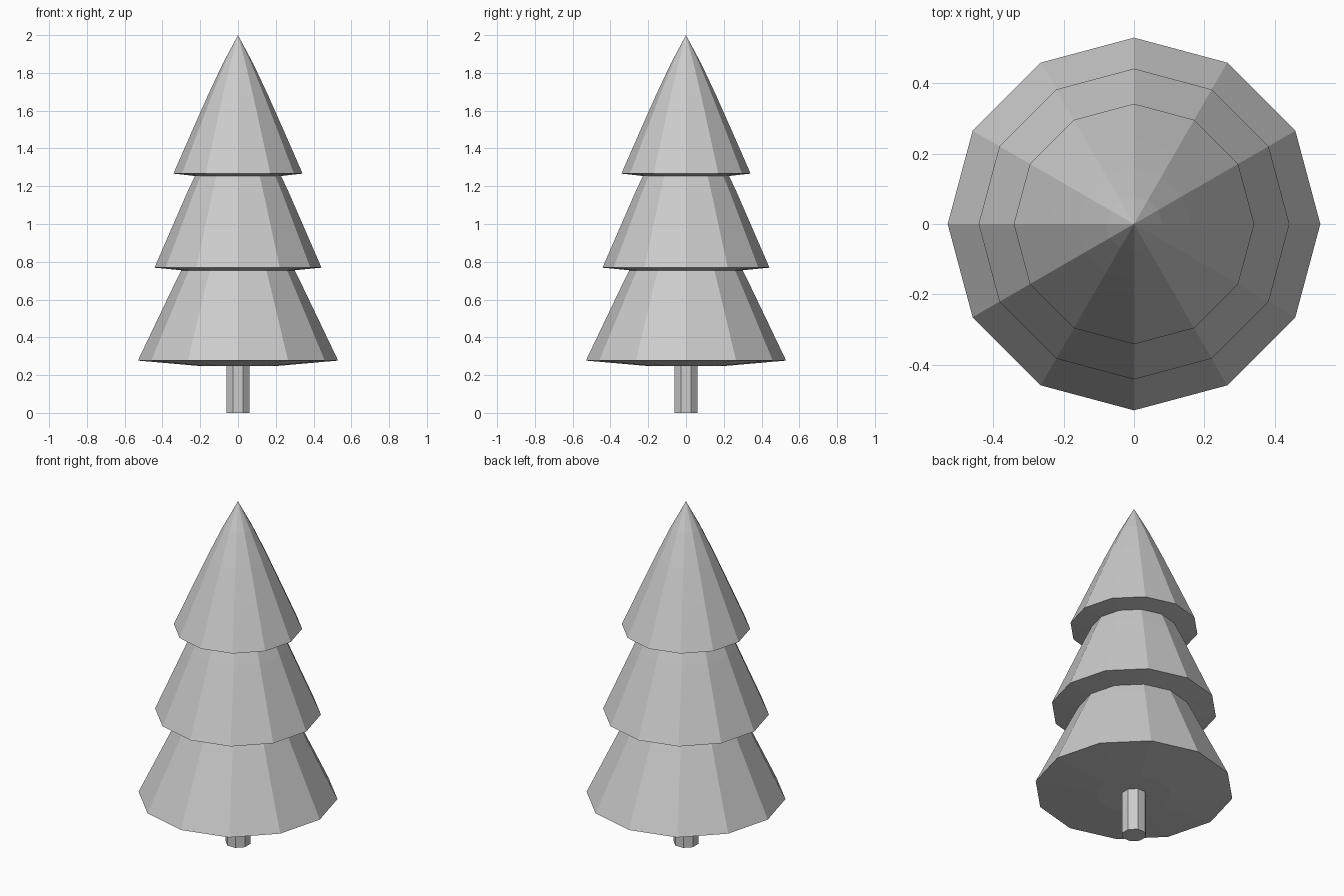
import bpy, bmesh
from math import cos, sin, pi

if "Cube" in bpy.data.objects:
    bpy.data.objects.remove(bpy.data.objects["Cube"])


def lathe(name, profile, sides, offset=0.0):
    """Revolve (radius, z) points into a closed flat-faced solid."""
    bm = bmesh.new()
    rings = []
    for r, z in profile:
        if r == 0:
            rings.append([bm.verts.new((0, 0, z))] * sides)
        else:
            rings.append([bm.verts.new((r * cos(offset + 2 * pi * i / sides),
                                        r * sin(offset + 2 * pi * i / sides), z))
                          for i in range(sides)])
    for a, b in zip(rings, rings[1:]):
        for i in range(sides):
            j = (i + 1) % sides
            bm.faces.new(dict.fromkeys((a[i], a[j], b[j], b[i])))
    for ring in (rings[0], rings[-1]):
        if ring[0] is not ring[1]:
            bm.faces.new(ring)
    bmesh.ops.recalc_face_normals(bm, faces=bm.faces)
    mesh = bpy.data.meshes.new(name)
    bm.to_mesh(mesh)
    bm.free()
    obj = bpy.data.objects.new(name, mesh)
    bpy.context.collection.objects.link(obj)
    return obj


# Foliage tiers: dipped underside, rim, then a slightly bulging cone
lathe("lower_foliage", [(0.20, 0.248), (0.53, 0.277), (0.33, 0.695),
                        (0.20, 0.95), (0, 1.25)], 12)
lathe("middle_foliage", [(0.167, 0.742), (0.442, 0.769), (0.27, 1.165),
                         (0.16, 1.40), (0, 1.68)], 12)
lathe("top_foliage", [(0.13, 1.243), (0.342, 1.267), (0.242, 1.495),
                      (0.16, 1.68), (0.08, 1.85), (0, 2.0)], 12)

# Trunk
lathe("trunk", [(0.067, 0), (0.067, 0.3)], 8, pi / 8)
